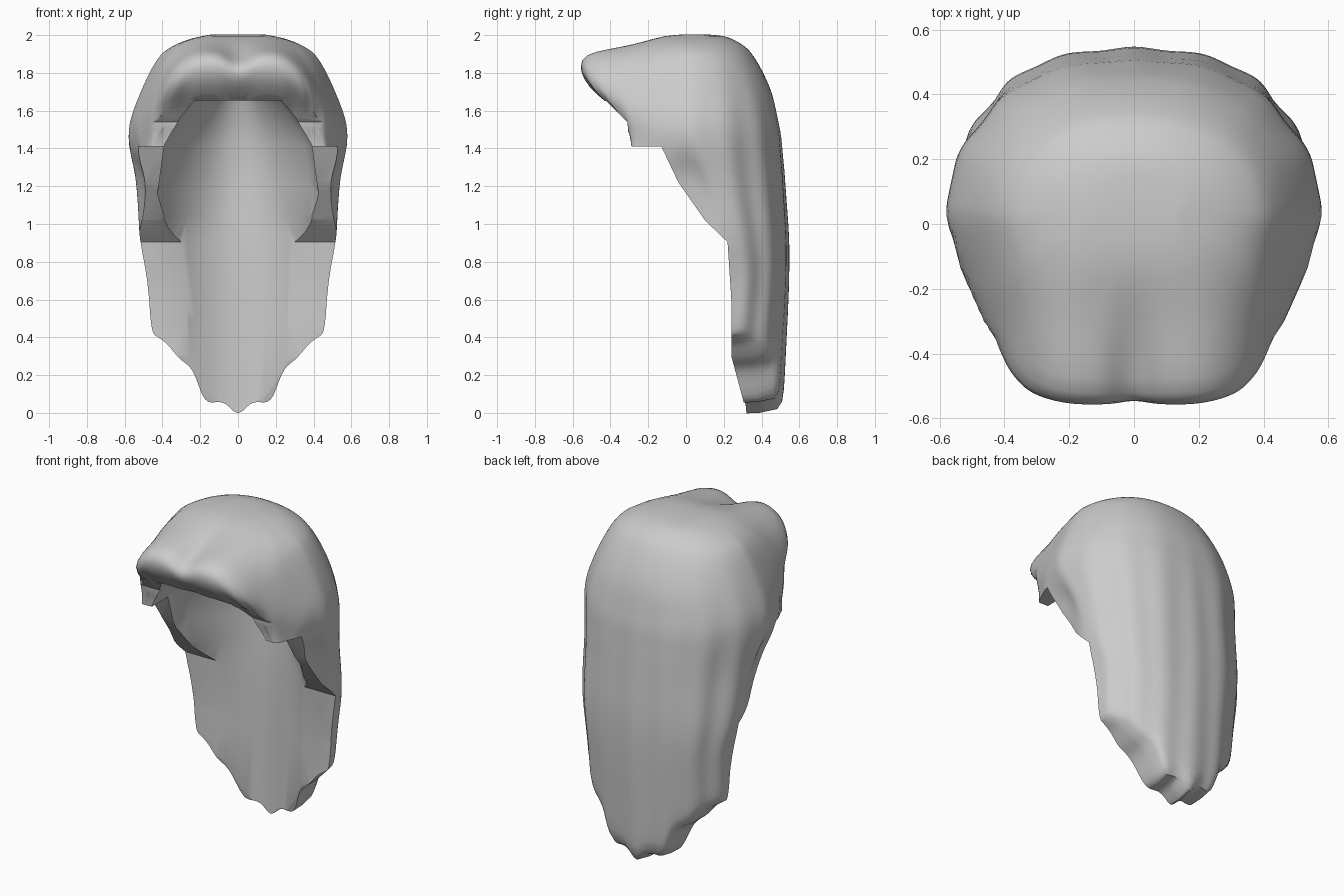
import bpy, bmesh, math

if "Cube" in bpy.data.objects:
    bpy.data.objects.remove(bpy.data.objects["Cube"], do_unlink=True)

SEGMENTS = 80

grey = bpy.data.materials.new("hair grey")
grey.use_nodes = True
grey.diffuse_color = (0.6, 0.6, 0.6, 1)
grey.node_tree.nodes["Principled BSDF"].inputs["Base Color"].default_value = (0.6, 0.6, 0.6, 1)


def make_object(name, bm):
    bmesh.ops.recalc_face_normals(bm, faces=bm.faces)
    mesh = bpy.data.meshes.new(name)
    bm.to_mesh(mesh)
    bm.free()
    mesh.materials.append(grey)
    obj = bpy.data.objects.new(name, mesh)
    bpy.context.collection.objects.link(obj)
    return obj


def loft(bm, rings):
    """Bridge closed loops of points and return their vertices."""
    loops = [[bm.verts.new(p) for p in ring] for ring in rings]
    for a, b in zip(loops, loops[1:]):
        for i in range(len(a)):
            j = (i + 1) % len(a)
            bm.faces.new((a[i], a[j], b[j], b[i]))
    return loops


def smooth(t):
    t = max(0, min(1, t))
    return t * t * (3 - 2 * t)


def interpolate(x, points):
    for (x0, y0), (x1, y1) in zip(points, points[1:]):
        if x <= x1:
            return y0 + (y1 - y0) * (x - x0) / (x1 - x0)
    return points[-1][1]


# Ragged lower ends of the locks: distance from the centre, height
ENDS = [(0, -.03), (.04, .03), (.09, .055), (.17, .045), (.2, .1), (.23, .22), (.29, .27),
        (.32, .29), (.37, .36), (.44, .41), (.6, .45)]
# Face of the fringe receding under the lip: height, depth
FACE = [(1.3, -.285), (1.43, -.285), (1.54, -.295), (1.65, -.41), (1.68, -.475), (1.75, -.53),
        (1.84, -.6), (3, -.6)]
# Edge of the fringe sweeping back over the side locks: depth, height
SWEEP = [(-.6, 1.66), (-.42, 1.65), (-.3, 1.57), (0, 1.43), (.1, 1.3), (.3, .9)]


def hair_ring(z, width, front, back, centre):
    points = []
    # The fringe is squarer than the crown and the back
    front_power = 2.4 + 1.8 * smooth((z - 1.1) / 0.5)
    for i in range(SEGMENTS):
        a = 2 * math.pi * i / SEGMENTS
        c, s = math.cos(a), math.sin(a)
        x = width * math.copysign(abs(c) ** (2 / 2.3), c)
        power = front_power if s < 0 else 2.2
        share = max(0, 1 - (abs(x) / width) ** power) ** (1 / power)
        y = share * (back - centre) if s > 0 else share * (front - centre)
        # Flowing strands, stronger towards the ends
        turn = abs(math.atan2(c, s)) + 0.08 * z
        ripple = 0.6 * math.cos(15 * turn) + 0.4 * math.cos(8 * turn + 1)
        scale = 1 + ripple * 0.022 * smooth((1.95 - z) / 0.8)
        x, y = x * scale, y * scale + centre
        # Short centre parting and drooping sides of the fringe
        parting = 0.06 * smooth((-y - 0.2) / 0.3) * math.exp(-(x / 0.07) ** 2)
        droop = 2.6 * smooth(-y / 0.42) * max(0, abs(x) - 0.17) ** 2
        height = z - parting - droop
        # Side locks tucked in below the fringe
        tuck = smooth((interpolate(y, SWEEP) - height) / 0.1) * smooth((0.22 - y) / 0.2)
        x *= 1 - 0.1 * tuck
        y = max(y, interpolate(height, FACE))
        if z < 0.9:
            low = interpolate(abs(x), ENDS)
            height = low + (0.9 - low) * z / 0.9
        points.append((x, y, height))
    return points


# Hair mass: height, half width, front, back, centre
HAIR = [(2.005, .13, -.07, .17, .05), (1.985, .25, -.16, .24, .03), (1.95, .335, -.28, .3, 0),
        (1.925, .375, -.42, .33, 0), (1.9, .41, -.54, .35, 0), (1.84, .45, -.565, .39, 0),
        (1.77, .485, -.545, .425, 0), (1.69, .52, -.49, .46, 0), (1.6, .555, -.43, .48, 0),
        (1.53, .575, -.41, .495, 0), (1.46, .58, -.39, .51, 0), (1.38, .575, -.38, .515, .01),
        (1.29, .56, -.37, .525, .03), (1.2, .55, -.35, .53, .05), (1.05, .54, -.28, .54, .1),
        (.9, .53, -.2, .55, .14), (.65, .49, -.1, .545, .2), (.4, .475, -.1, .53, .2),
        (.2, .47, -.1, .52, .2), (.05, .46, -.1, .51, .2), (0, .45, -.08, .47, .2)]
bm = bmesh.new()
loops = loft(bm, [hair_ring(*ring) for ring in HAIR])
for loop in (loops[0], loops[-1]):
    # Close each end with strips running from front to back
    for i in range(SEGMENTS // 2):
        corners = [loop[i], loop[i + 1], loop[-i - 1], loop[-i % SEGMENTS]]
        bm.faces.new(list(dict.fromkeys(corners)))
hair = make_object("hair", bm)
sub = hair.modifiers.new("soften", 'SUBSURF')
sub.levels = sub.render_levels = 1

# Hairline cutter: side profile pulled across the width
LINE = [(-1, 1.65), (-.42, 1.65), (-.31, 1.54), (-.3, 1.41), (-.13, 1.41), (-.04, 1.22),
        (.1, 1.02), (.22, .905), (.24, .6), (.24, .3), (.31, .04), (.32, -.5), (-1, -.5)]
bm = bmesh.new()
ends = loft(bm, [[(x, y, z) for y, z in LINE] for x in (-1, 1)])
for loop in ends:
    bm.faces.new(loop)
hairline = make_object("hairline_cutter", bm)

# Head hollow, a curved trough: height, half width, side, back
HOLLOW = [(-.5, .4, .12, .32), (.5, .45, .1, .32), (.9, .54, 0, .32), (1.05, .45, 0, .33),
          (1.2, .42, 0, .34), (1.42, .39, 0, .34), (1.57, .3, 0, .31), (1.655, .23, 0, .28)]
rings = []
for z, width, side, back in HOLLOW:
    steps = [1 - i / 12 for i in range(25)]
    rings.append([(width, -.9, z)]
                 + [(width * t, side + (back - side) * (1 - t * t), z) for t in steps]
                 + [(-width, -.9, z)])
bm = bmesh.new()
ends = loft(bm, rings)
bm.faces.new(ends[0])
bm.faces.new(ends[-1])
hollow = make_object("hollow_cutter", bm)

for cutter in (hairline, hollow):
    cutter.hide_render = True
    cut = hair.modifiers.new(cutter.name, 'BOOLEAN')
    cut.operation = 'DIFFERENCE'
    cut.solver = 'EXACT'
    cut.object = cutter

bpy.ops.object.select_all(action='DESELECT')
hair.select_set(True)
bpy.context.view_layer.objects.active = hair
for modifier in list(hair.modifiers):
    bpy.ops.object.modifier_apply(modifier=modifier.name)
for cutter in (hairline, hollow):
    bpy.data.objects.remove(cutter, do_unlink=True)
bpy.ops.object.shade_smooth_by_angle(angle=math.radians(40))
